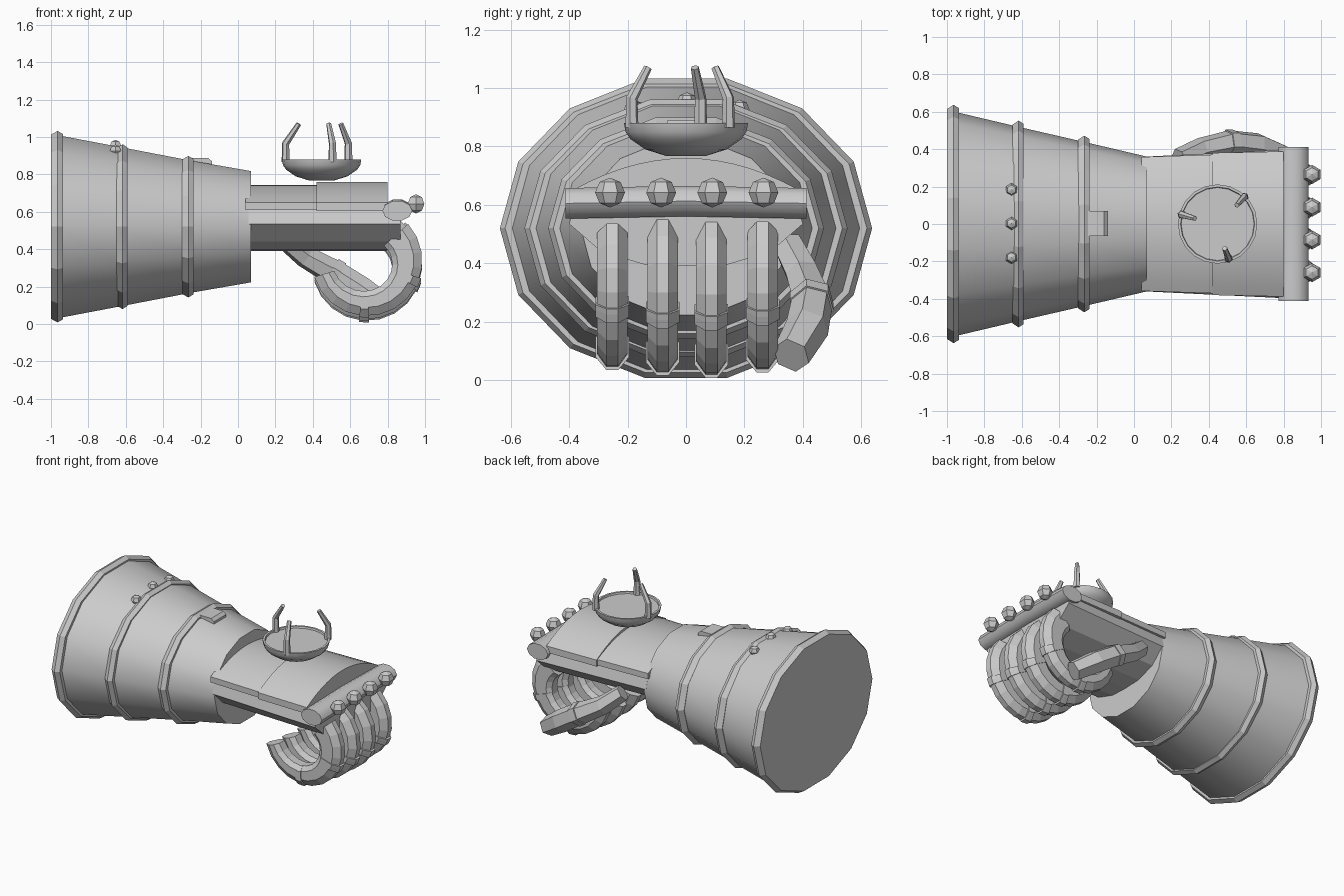
import bpy, bmesh, math
from mathutils import Vector

if "Cube" in bpy.data.objects:
    bpy.data.objects.remove(bpy.data.objects["Cube"])

grey = bpy.data.materials.new("light_grey")
grey.diffuse_color = (0.6, 0.6, 0.6, 1)
grey.use_nodes = True
grey.node_tree.nodes["Principled BSDF"].inputs["Base Color"].default_value = grey.diffuse_color


def finish(name, bm, smooth=None):
    bmesh.ops.recalc_face_normals(bm, faces=bm.faces)
    me = bpy.data.meshes.new(name)
    bm.to_mesh(me)
    bm.free()
    ob = bpy.data.objects.new(name, me)
    bpy.context.collection.objects.link(ob)
    me.materials.append(grey)
    if smooth:
        bpy.ops.object.select_all(action='DESELECT')
        ob.select_set(True)
        bpy.context.view_layer.objects.active = ob
        bpy.ops.object.shade_smooth_by_angle(angle=math.radians(smooth))
    return ob


def loft(name, rings, smooth=None):
    """Skin a list of equal-length point rings and cap both ends."""
    bm = bmesh.new()
    vs = [[bm.verts.new(p) for p in r] for r in rings]
    n = len(vs[0])
    for a, b in zip(vs, vs[1:]):
        for i in range(n):
            j = (i + 1) % n
            bm.faces.new((a[i], a[j], b[j], b[i]))
    bm.faces.new(vs[0])
    bm.faces.new(vs[-1])
    return finish(name, bm, smooth)


def oval(x, ry, rz, n=14, z=0.52):
    return [(x, ry * math.cos(t), z + rz * math.sin(t))
            for t in (2 * math.pi * i / n for i in range(n))]


def tube(name, path, radii, n=6):
    """Sweep an n-sided section along a short 3D path."""
    pts = [Vector(p) for p in path]
    rings = []
    for i, p in enumerate(pts):
        d = (pts[min(i + 1, len(pts) - 1)] - pts[max(i - 1, 0)]).normalized()
        u = d.cross(Vector((0.3, 1, 0.1))).normalized()
        v = d.cross(u)
        rings.append([p + radii[i] * (u * math.cos(t) + v * math.sin(t))
                      for t in (2 * math.pi * k / n for k in range(n))])
    return loft(name, rings)


def extrude_x(name, half, stations, smooth=None):
    """Mirror a (y, z) half profile and extrude it along x; stations are (x, width scale)."""
    prof = half + [(-y, z) for y, z in reversed(half) if y > 0]
    return loft(name, [[(x, y * s, z) for y, z in prof] for x, s in stations], smooth)


def ball(name, loc, r, u, v):
    bm = bmesh.new()
    bmesh.ops.create_uvsphere(bm, u_segments=u, v_segments=v, radius=r)
    bmesh.ops.translate(bm, verts=bm.verts, vec=loc)
    return finish(name, bm)


# Flared cuff
loft("cuff", [oval(-0.98, 0.605, 0.505), oval(-0.62, 0.52, 0.435),
              oval(-0.25, 0.435, 0.362), oval(0.07, 0.36, 0.305)], 30)

# Raised bands around the cuff
for name, x0, x1, ry, rz in (("rim_band", -1.0, -0.935, 0.637, 0.525),
                             ("middle_band", -0.65, -0.59, 0.553, 0.452),
                             ("wrist_band", -0.30, -0.237, 0.472, 0.388)):
    xm = x0 + 0.55 * (x1 - x0)
    loft(name, [oval(x0, ry - 0.022, rz - 0.02), oval(xm, ry, rz),
                oval(x1, ry - 0.018, rz - 0.018)], 15)

# Small fittings on top of the cuff
for y, z in ((-0.178, 0.925), (0.003, 0.95), (0.183, 0.925)):
    ball("cuff_stud", (-0.655, y, z), 0.035, 6, 4)
loft("cuff_block", [[(x, y, z) for y, z in ((-0.065, 0.8), (0.07, 0.8), (0.07, zt), (-0.065, zt))]
                    for x, zt in ((-0.245, 0.888), (-0.16, 0.888), (-0.14, 0.87))])

# Palm with a sharp side ridge
extrude_x("palm", [(0.0, 0.39), (0.14, 0.395), (0.29, 0.44), (0.40, 0.535), (0.375, 0.62), (0.0, 0.64)],
          [(0.055, 0.9), (0.87, 1.0)])

# Arched plates on the back of the hand
def arch(edge, half_w, base, top, n=7):
    pts = [(0.0, base), (half_w, base), (half_w, edge)]
    for i in range(1, n + 1):
        y = half_w * (1 - i / n)
        pts.append((y, edge + (top - edge) * (1 - (y / half_w) ** 2)))
    return pts

extrude_x("rear_back_plate", arch(0.65, 0.385, 0.61, 0.742), [(0.04, 0.93), (0.45, 0.965)], 30)
extrude_x("front_back_plate", arch(0.65, 0.392, 0.605, 0.76), [(0.42, 0.97), (0.80, 0.99)], 30)

# Knuckle bar across the hand
loft("knuckle_bar", [[(0.852 + s * 0.08 * math.cos(t), y, 0.605 + dz + s * 0.055 * math.sin(t))
                      for t in (2 * math.pi * i / 10 for i in range(10))]
                     for y, s, dz in ((-0.412, 1, 0), (0, 1, 0.008), (0.412, 1, 0))], 40)
for y in (-0.26, -0.085, 0.09, 0.265):
    ball("knuckle_stud", (0.952, y, 0.642), 0.051, 6, 4)

# Curled fingers made of three armoured segments each
def finger_ring(deg, y, dz, grow=0.0, w=0.052):
    t = math.radians(deg)
    c, s = math.cos(t), math.sin(t)
    outer = 0.295 + grow
    k = max(0.0, min(1.0, (60 - deg) / 240))
    inner = 0.115 + 0.075 * k
    mid = outer - 0.045
    w = w + grow * 0.6
    sec = [(outer, 0.02), (mid, w), (inner + 0.03, w), (inner, w * 0.55)]
    sec += [(r, -b) for r, b in reversed(sec)]
    return [(0.69 + r * c, y + b, 0.32 + dz + r * s) for r, b in sec]

for y, dz, start in ((-0.252, 0.018, 42), (-0.08, 0.0, 56), (0.087, -0.008, 57), (0.262, 0.01, 46)):
    for a, b in ((start, -24), (-26, -94), (-96, -163)):
        n = 4
        loft("finger_segment", [finger_ring(a + (b - a) * i / n, y, dz) for i in range(n + 1)])
    for a in (-22, -92):
        loft("finger_joint", [finger_ring(a + d, y, dz, 0.009) for d in (4, 0, -6)])

# Thumb tucked beside the fingers
tube("thumb", [(0.24, 0.35, 0.46), (0.36, 0.40, 0.36), (0.52, 0.432, 0.27), (0.66, 0.415, 0.18), (0.80, 0.36, 0.085)],
     [0.055, 0.062, 0.072, 0.075, 0.066])
tube("thumb_joint", [(0.50, 0.43, 0.282), (0.54, 0.43, 0.258)], [0.078, 0.078])

# Shallow dish above the hand
def disc(r, z, n=20):
    return [(0.447 + r * math.cos(2 * math.pi * i / n), r * math.sin(2 * math.pi * i / n), z) for i in range(n)]

loft("dish", [disc(0.07, 0.768), disc(0.14, 0.79), disc(0.19, 0.825), disc(0.207, 0.85),
              disc(0.212, 0.88), disc(0.198, 0.88), disc(0.195, 0.868)], 30)

# Three bent prongs on the dish rim
for base, tip in (((0.255, 0.05), (0.325, 0.03)), ((0.59, 0.145), (0.55, 0.10)), ((0.505, -0.185), (0.485, -0.13))):
    tube("prong", [(*base, 0.865), (*base, 0.965), (*tip, 1.07)], [0.023, 0.02, 0.014])
